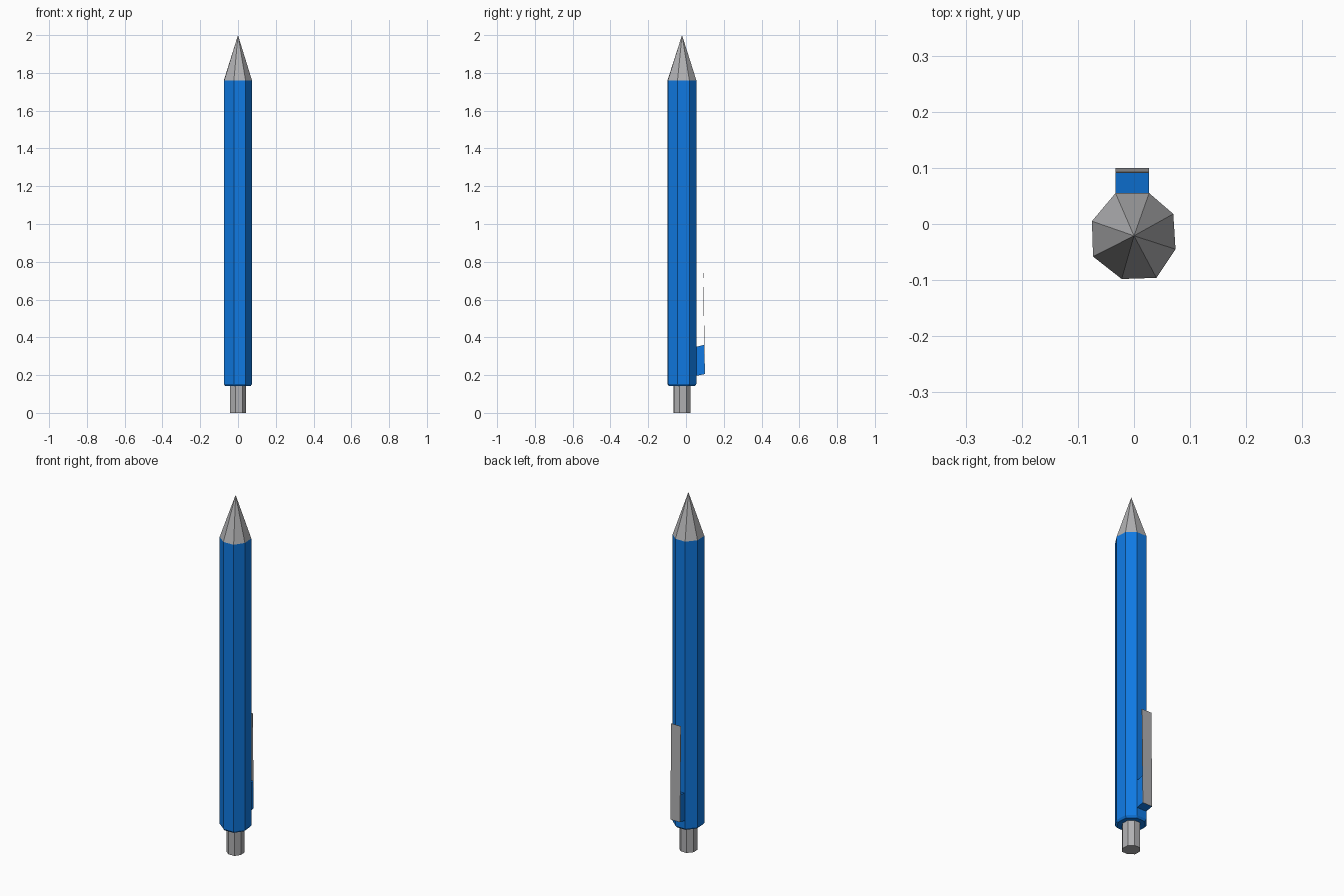
import bpy, math
from mathutils import Vector

if "Cube" in bpy.data.objects:
    bpy.data.objects.remove(bpy.data.objects["Cube"])


def material(name, rgb):
    m = bpy.data.materials.new(name)
    m.diffuse_color = (*rgb, 1.0)
    m.use_nodes = True
    m.node_tree.nodes["Principled BSDF"].inputs["Base Color"].default_value = m.diffuse_color
    return m


BLUE = material("blue_plastic", (0.005, 0.195, 0.77))
GREY = material("grey_metal", (0.44, 0.44, 0.45))
CX, CY = 0.0, -0.021   # pen axis

# Slightly uneven octagonal section of the barrel (counter-clockwise)
SECTION = [(0.027, 0.055), (-0.033, 0.055), (-0.075, 0.005), (-0.073, -0.058),
           (-0.022, -0.098), (0.04, -0.096), (0.074, -0.045), (0.07, 0.018)]


def make(name, verts, faces, mat):
    me = bpy.data.meshes.new(name)
    me.from_pydata(verts, [], faces)
    me.materials.append(mat)
    me.update()
    ob = bpy.data.objects.new(name, me)
    bpy.context.collection.objects.link(ob)
    return ob


def loft(name, section, rings, mat, apex=None):
    """Stack scaled copies of a section: rings = [(z, scale)], optional point on top."""
    n = len(section)
    verts = [(CX + (x - CX) * s, CY + (y - CY) * s, z)
             for z, s in rings for x, y in section]
    faces = [tuple(reversed(range(n)))]
    for r in range(len(rings) - 1):
        for i in range(n):
            j = (i + 1) % n
            faces.append((r * n + i, r * n + j, (r + 1) * n + j, (r + 1) * n + i))
    top = (len(rings) - 1) * n
    if apex:
        verts.append((CX, CY, apex))
        faces += [(top + i, top + (i + 1) % n, len(verts) - 1) for i in range(n)]
    else:
        faces.append(tuple(range(top, top + n)))
    return make(name, verts, faces, mat)


def extrude_x(name, profile, x0, x1, mat):
    """Extrude a counter-clockwise (y, z) outline along x."""
    n = len(profile)
    verts = [(x, y, z) for x in (x0, x1) for y, z in profile]
    faces = [tuple(reversed(range(n))), tuple(range(n, 2 * n))]
    faces += [(i, (i + 1) % n, n + (i + 1) % n, n + i) for i in range(n)]
    return make(name, verts, faces, mat)


# Barrel with small chamfer at the button end, and pointed tip
loft("barrel", SECTION, [(0.142, 0.9), (0.153, 1.0), (1.76, 1.0)], BLUE)
loft("tip", SECTION, [(1.76, 1.0)], GREY, apex=2.0)

# Push button
loft("push_button", SECTION, [(0.0, 0.58), (0.145, 0.58)], GREY)

# Clip mount and thin leaning clip plate
extrude_x("clip_mount", [(0.045, 0.195), (0.098, 0.205), (0.096, 0.36), (0.045, 0.348)],
          -0.033, 0.027, BLUE)
extrude_x("clip_plate", [(0.098, 0.205), (0.1, 0.205), (0.093, 0.74), (0.091, 0.74)],
          -0.033, 0.027, GREY)
